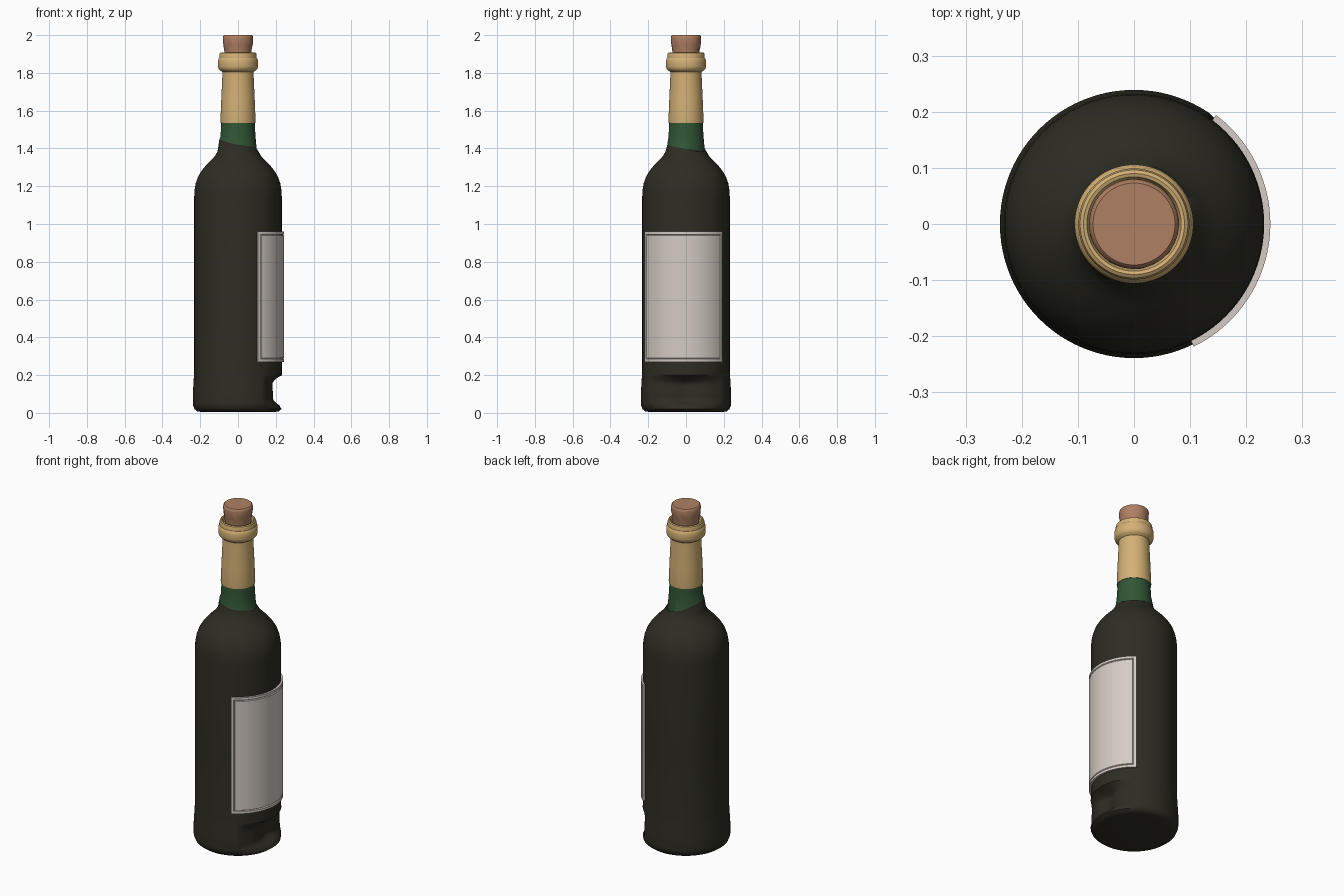
import bpy, bmesh, math

if "Cube" in bpy.data.objects:
    bpy.data.objects.remove(bpy.data.objects["Cube"])

def material(name, rgb):
    m = bpy.data.materials.new(name)
    m.diffuse_color = (*rgb, 1)
    m.use_nodes = True
    m.node_tree.nodes["Principled BSDF"].inputs["Base Color"].default_value = m.diffuse_color
    return m

dark = material("dark glass", (0.027, 0.026, 0.017))
green = material("green glass", (0.030, 0.092, 0.036))
gold = material("gold foil", (0.66, 0.44, 0.18))
paper = material("label paper", (0.66, 0.60, 0.55))
cork_brown = material("cork brown", (0.43, 0.215, 0.125))

def finish(name, bm, mats, angle=35):
    bmesh.ops.remove_doubles(bm, verts=bm.verts, dist=1e-5)
    bmesh.ops.recalc_face_normals(bm, faces=bm.faces)
    me = bpy.data.meshes.new(name)
    bm.to_mesh(me)
    bm.free()
    ob = bpy.data.objects.new(name, me)
    bpy.context.collection.objects.link(ob)
    for m in mats:
        me.materials.append(m)
    bpy.ops.object.select_all(action='DESELECT')
    ob.select_set(True)
    bpy.context.view_layer.objects.active = ob
    bpy.ops.object.shade_smooth_by_angle(angle=math.radians(angle))
    return ob

def lathe(name, profile, mats, segs=96, shape=None, split=None):
    """Spin (r, z) points about z; shape moves points, rows from split on use material 1."""
    bm = bmesh.new()
    rings = []
    for i, (r, z) in enumerate(profile):
        ring = []
        for k in range(segs):
            a = math.tau * k / segs
            rr, zz = shape(i, r, z, a) if shape else (r, z)
            ring.append(bm.verts.new((rr * math.cos(a), rr * math.sin(a), zz)))
        rings.append(ring)
    for i, (lo, hi) in enumerate(zip(rings, rings[1:])):
        for k in range(segs):
            n = (k + 1) % segs
            f = bm.faces.new((lo[k], lo[n], hi[n], hi[k]))
            if split is not None and i >= split:
                f.material_index = 1
    for ring in (rings[0], rings[-1]):
        bm.faces.new(ring)
    return finish(name, bm, mats)

# Bottle: flared foot, straight body, round shoulder, slim neck
foot = [(0.195, 0.005), (0.215, 0.008), (0.230, 0.02), (0.238, 0.04)]
lower = [(0.239 - 0.007 * max(0, (z - 0.10) / 0.12), z)
         for z in [0.05 + 0.01 * i for i in range(18)]]
upper = [(0.232, 0.6), (0.232, 1.14), (0.230, 1.18), (0.224, 1.215), (0.212, 1.25),
         (0.194, 1.28), (0.170, 1.31), (0.145, 1.335), (0.122, 1.36), (0.108, 1.385)]
neck = [(0.099, 1.415), (0.093, 1.46), (0.090, 1.51), (0.088, 1.56)]
bottle_profile = foot + lower + upper + neck
tide = len(foot + lower + upper)          # ring where dark glass meets green

def bottle_shape(i, r, z, a):
    if a > math.pi:
        a -= math.tau
    if i == tide:                          # wavy edge of the dark part
        z += -0.025 * math.cos(a) - 0.012 * math.sin(a) + 0.008 * math.cos(2 * a + 0.5)
    # Crumpled dent low on the label side, narrowing towards its top
    if z < 0.25:
        wide = max(0, 1 - (abs(a) / 0.95) ** 2)
        tall = max(0, 1 - ((z - 0.115) / 0.085) ** 2)
        r -= 0.065 * wide * min(1, 1.3 * tall) * (0.8 + 0.2 * math.cos(5 * a))
    return r, z

lathe("bottle", bottle_profile, [dark, green], shape=bottle_shape, split=tide)

# Foil sleeve with rounded lip
lathe("foil_sleeve", [(0.085, 1.535), (0.092, 1.535), (0.093, 1.545), (0.089, 1.65),
      (0.083, 1.78), (0.083, 1.805), (0.095, 1.813), (0.103, 1.822), (0.106, 1.835),
      (0.106, 1.862), (0.103, 1.875), (0.099, 1.88), (0.099, 1.895), (0.096, 1.905),
      (0.090, 1.909), (0.084, 1.907), (0.080, 1.895), (0.078, 1.88)], [gold])

# Cork with slightly uneven sides
def cork_shape(i, r, z, a):
    if 1 <= i <= 4:
        r += 0.0012 * math.sin(9 * a + 2 * i) + 0.0008 * math.sin(17 * a - 3 * i)
    return r, z

lathe("cork", [(0.068, 1.87), (0.071, 1.90), (0.073, 1.925), (0.077, 1.945), (0.079, 1.96),
      (0.080, 1.985), (0.078, 1.995), (0.073, 2.0)], [cork_brown], shape=cork_shape)

# Curved paper label with an engraved border line
A0, A1, Z0, Z1, R = math.radians(-64), math.radians(53), 0.27, 0.96, 0.232
def steps(lo, hi, edge, count):
    inner = [lo + 2 * edge + (hi - lo - 4 * edge) * i / count for i in range(count + 1)]
    near = [0, 0.8, 1.0, 1.2]
    return [lo + edge * n for n in near] + inner + [hi - edge * n for n in reversed(near)]

angles = steps(A0, A1, 0.075, 32)
heights = steps(Z0, Z1, 0.018, 8)
bm = bmesh.new()
def label_grid(outer):
    rows = []
    na, nz = len(angles), len(heights)
    for j, z in enumerate(heights):
        row = []
        for i, a in enumerate(angles):
            r = R - 0.004
            if outer:
                in_line = ((i in (2, na - 3) and 2 <= j <= nz - 3)
                           or (j in (2, nz - 3) and 2 <= i <= na - 3))
                r = R + (0.006 if in_line else 0.011)
            row.append(bm.verts.new((r * math.cos(a), r * math.sin(a), z)))
        rows.append(row)
    for lo, hi in zip(rows, rows[1:]):
        for k in range(na - 1):
            bm.faces.new((lo[k], lo[k + 1], hi[k + 1], hi[k]))
    return rows

def rim(g):
    return (g[0][:-1] + [r[-1] for r in g[:-1]]
            + g[-1][:0:-1] + [r[0] for r in g[:0:-1]])

front, back = rim(label_grid(True)), rim(label_grid(False))
for k in range(len(front)):
    n = (k + 1) % len(front)
    bm.faces.new((front[k], front[n], back[n], back[k]))
finish("label", bm, [paper], angle=30)
